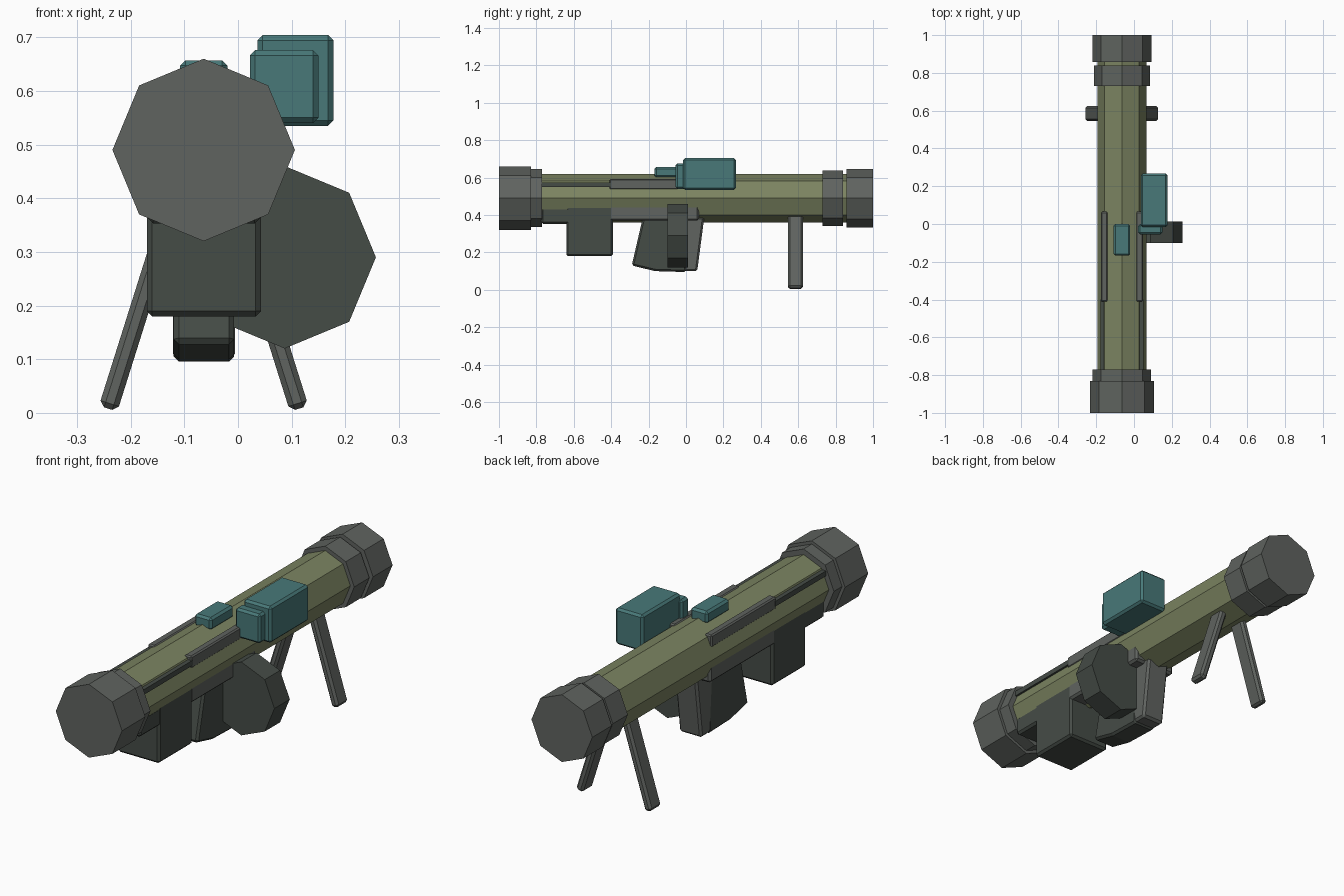
import bpy, bmesh
from math import pi
from mathutils import Vector, Matrix

if "Cube" in bpy.data.objects:
    bpy.data.objects.remove(bpy.data.objects["Cube"])

CX, CZ = -0.064, 0.49   # tube axis


def mat(name, rgb):
    m = bpy.data.materials.new(name)
    m.diffuse_color = (*rgb, 1)
    m.use_nodes = True
    m.node_tree.nodes["Principled BSDF"].inputs["Base Color"].default_value = m.diffuse_color
    return m


OLIVE = mat("olive", (0.20, 0.23, 0.12))
GREY = mat("grey", (0.115, 0.125, 0.115))
DARK = mat("dark_green", (0.06, 0.072, 0.062))
TEAL = mat("teal", (0.065, 0.19, 0.19))


def finish(name, bm, material, bevel=0):
    bmesh.ops.recalc_face_normals(bm, faces=bm.faces)
    me = bpy.data.meshes.new(name)
    bm.to_mesh(me)
    bm.free()
    me.materials.append(material)
    ob = bpy.data.objects.new(name, me)
    bpy.context.collection.objects.link(ob)
    if bevel:
        b = ob.modifiers.new("bevel", 'BEVEL')
        b.width, b.segments, b.limit_method = bevel, 1, 'ANGLE'
    return ob


def octagon(name, r, y0, y1, material, x=CX, z=CZ):
    bm = bmesh.new()
    M = Matrix.Translation((x, (y0 + y1) / 2, z)) @ Matrix.Rotation(pi / 2, 4, 'X')
    bmesh.ops.create_cone(bm, cap_ends=True, segments=8, radius1=r, radius2=r,
                          depth=y1 - y0, matrix=M)
    # keep one corner straight up
    top = max(v.co.z for v in bm.verts)
    if top < z + r * 0.99:
        bmesh.ops.rotate(bm, verts=bm.verts, cent=(x, 0, z),
                         matrix=Matrix.Rotation(pi / 8, 3, 'Y'))
    return finish(name, bm, material)


def box(name, x, y, z, material, bevel=0.01):
    bm = bmesh.new()
    bmesh.ops.create_cube(bm, size=1)
    for v in bm.verts:
        v.co = Vector([(a + b) / 2 + c * (b - a) for (a, b), c in zip((x, y, z), v.co)])
    return finish(name, bm, material, bevel)


def side_profile(name, pts, x0, x1, material, bevel=0.01):
    bm = bmesh.new()
    f = bm.faces.new([bm.verts.new((x0, y, z)) for y, z in pts])
    ext = bmesh.ops.extrude_face_region(bm, geom=[f])
    bmesh.ops.translate(bm, vec=(x1 - x0, 0, 0),
                        verts=[g for g in ext["geom"] if isinstance(g, bmesh.types.BMVert)])
    return finish(name, bm, material, bevel)


# launch tube with end caps and collars
octagon("tube", 0.129, -0.98, 0.98, OLIVE)
octagon("rear_cap", 0.17, -1.0, -0.83, GREY)
octagon("rear_collar", 0.155, -0.83, -0.77, GREY)
octagon("front_collar", 0.149, 0.73, 0.84, GREY)
octagon("front_cap", 0.156, 0.857, 1.0, GREY)

# rear battery box and its mounting rail
box("battery_box", (-0.17, 0.043), (-0.64, -0.39), (0.18, 0.45), DARK)
box("battery_mount", (-0.168, 0.041), (-0.775, -0.40), (0.353, 0.44), DARK)

# receiver under the tube
box("receiver", (-0.172, 0.044), (-0.41, 0.07), (0.37, 0.457), GREY)

# side rails and thin strips, mirrored about the tube
for s, side in ((-1, "left"), (1, "right")):
    box(side + "_rail", sorted((CX + s * 0.075, CX + s * 0.112)),
        (-0.41, 0.065), (0.535, 0.592), GREY, 0.006)
    box(side + "_strip", sorted((CX + s * 0.085, CX + s * 0.114)),
        (-0.775, -0.40), (0.55, 0.574), DARK, 0)

# grip and forward guard
side_profile("grip", [(-0.23, 0.39), (-0.29, 0.13), (-0.165, 0.10), (0.0, 0.095), (0.02, 0.39)],
             -0.12, -0.007, DARK)
side_profile("grip_guard", [(-0.03, 0.39), (-0.01, 0.10), (0.06, 0.10), (0.098, 0.39)],
             -0.121, -0.006, GREY)

# coolant drum on the right side
octagon("side_drum", 0.17, -0.1, 0.012, DARK, x=0.087, z=0.29)

# sights
box("sight_body", (0.036, 0.178), (-0.015, 0.267), (0.535, 0.704), TEAL)
box("sight_eyepiece", (0.022, 0.15), (-0.055, 0.0), (0.54, 0.676), TEAL)
box("top_sight", (-0.108, -0.02), (-0.168, 0.0), (0.6, 0.657), TEAL)

# splayed bipod legs
for s, side in ((-1, "left"), (1, "right")):
    foot, top = Vector((CX + s * 0.178, 0.585, 0.008)), Vector((CX + s * 0.045, 0.585, 0.43))
    d = top - foot
    bm = bmesh.new()
    R = d.to_track_quat('Z', 'Y').to_matrix().to_4x4()
    bmesh.ops.create_cube(bm, size=1)
    ax = d.normalized()
    side_dir = Vector((ax.z, 0, -ax.x))
    for v in bm.verts:
        c = v.co.copy()
        v.co = (foot + top) / 2 + side_dir * c.x * 0.036 + Vector((0, c.y * 0.08, 0)) + d * c.z
    finish(side + "_bipod_leg", bm, GREY, 0.01)
